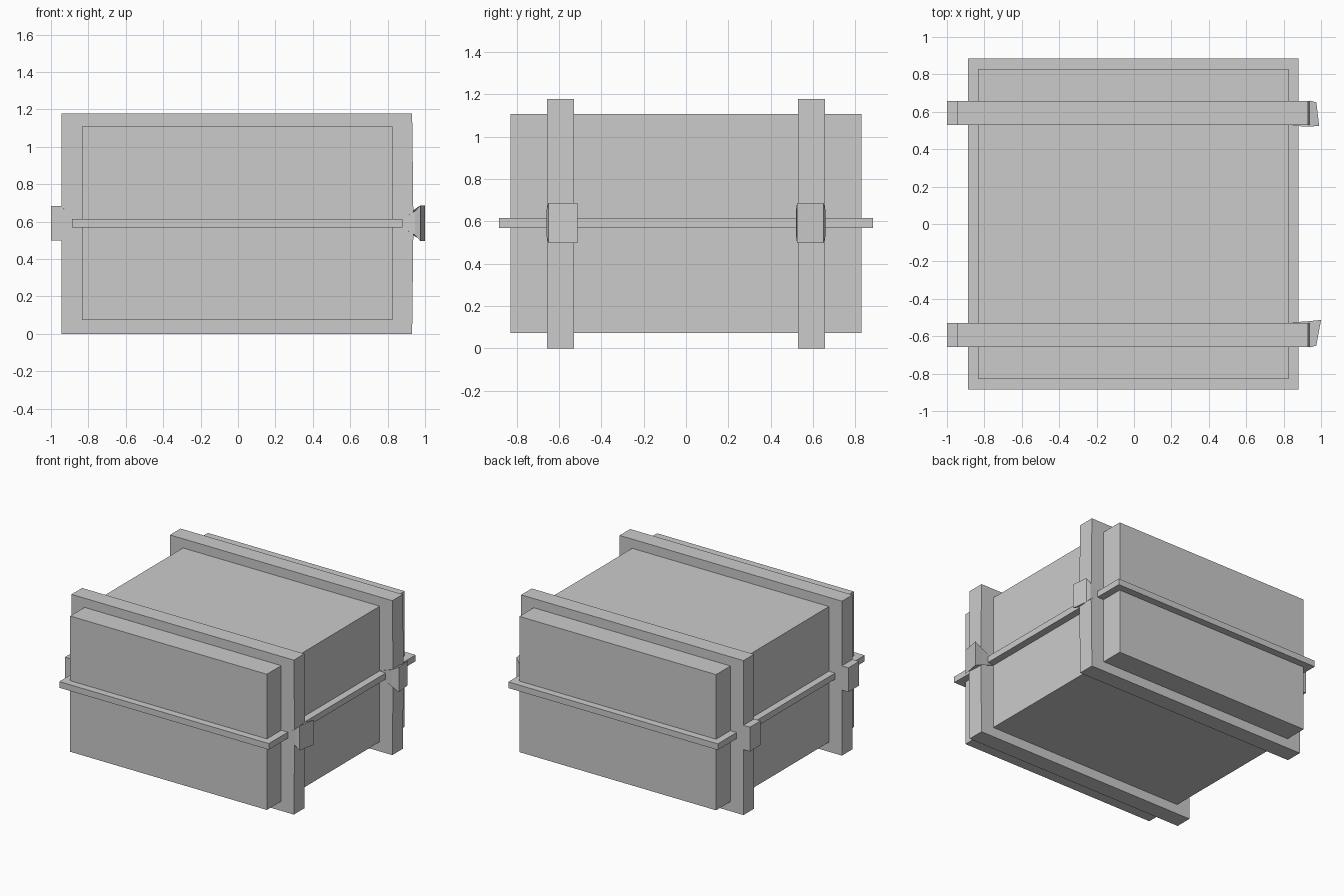
import bpy

if "Cube" in bpy.data.objects:
    bpy.data.objects.remove(bpy.data.objects["Cube"])


def mesh(name, verts, faces):
    me = bpy.data.meshes.new(name)
    me.from_pydata(verts, [], faces)
    ob = bpy.data.objects.new(name, me)
    bpy.context.collection.objects.link(ob)
    # consistent outward normals
    import bmesh
    bm = bmesh.new()
    bm.from_mesh(me)
    bmesh.ops.recalc_face_normals(bm, faces=bm.faces)
    bm.to_mesh(me)
    bm.free()
    return ob


def loft(name, rings):
    """Skin equal-length vertex rings and cap both ends."""
    n = len(rings[0])
    verts = [v for r in rings for v in r]
    faces = [tuple(range(n)), tuple(range(len(verts) - n, len(verts)))]
    for k in range(len(rings) - 1):
        for i in range(n):
            j = (i + 1) % n
            faces.append((k*n + i, k*n + j, k*n + n + j, k*n + n + i))
    return mesh(name, verts, faces)


def box(name, x, y, z):
    return loft(name, [[(a, y[0], z[0]), (a, y[1], z[0]),
                        (a, y[1], z[1]), (a, y[0], z[1])] for a in x])


def section(xo, xi, yo, yi, z0, z1, s):
    """Clasp cross-section: outer-side and inner-side edges."""
    return [(xo, s*yo, z0), (xi, s*yi, z0), (xi, s*yi, z1), (xo, s*yo, z1)]


# chest body and the lip around the lid seam
box("chest_body", (-0.835, 0.825), (-0.83, 0.83), (0.073, 1.108))
box("seam_rim", (-0.888, 0.88), (-0.885, 0.885), (0.568, 0.615))

# straps wrapping the chest, slightly bowed on the right
profile = [(-0.945, 0), (0.931, 0), (0.934, 0.25), (0.938, 0.59),
           (0.934, 0.95), (0.931, 1.178), (-0.945, 1.178)]
for s, side in ((-1, "front"), (1, "back")):
    loft(side + "_strap", [[(x, s*y, z) for x, z in profile] for y in (0.53, 0.657)])

    # flared latch on the right, plain hinge block on the left
    tip = 1.0 if s < 0 else 0.99
    loft(side + "_latch", [
        section(0.88, 0.825, 0.657, 0.527, 0.568, 0.615, s),
        section(0.945, 0.93, 0.659, 0.520, 0.53, 0.655, s),
        section(0.975, tip, 0.65, 0.513 if s < 0 else 0.525, 0.497, 0.687, s)])
    loft(side + "_hinge", [
        section(-0.887, -0.84, 0.657, 0.529, 0.568, 0.615, s),
        section(-0.945, -0.945, 0.658, 0.529, 0.50, 0.685, s),
        section(-1.0, -1.0, 0.658, 0.529, 0.50, 0.685, s)])
